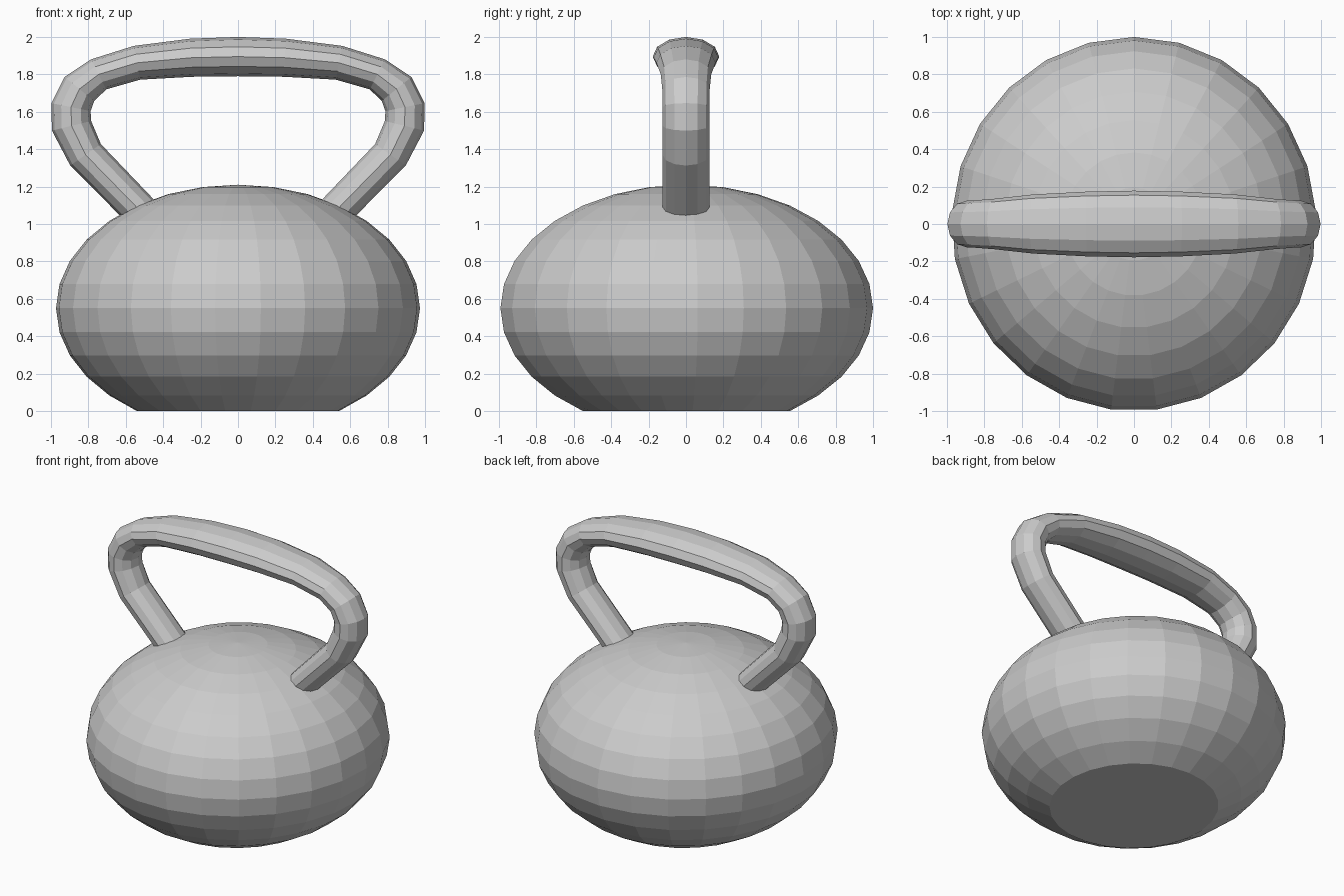
import bpy, bmesh, math
from mathutils import Vector

if "Cube" in bpy.data.objects:
    bpy.data.objects.remove(bpy.data.objects["Cube"])


def finish(bm, name):
    bmesh.ops.recalc_face_normals(bm, faces=bm.faces)
    mesh = bpy.data.meshes.new(name)
    bm.to_mesh(mesh)
    bm.free()
    obj = bpy.data.objects.new(name, mesh)
    bpy.context.collection.objects.link(obj)
    return obj


# Body: squashed low-poly sphere (25 sides, 11.25 degree rings), flat base
SIDES = 25
bm = bmesh.new()
rings = []
for i in range(-5, 8):
    lat = math.radians(11.25 * i)
    z = max(0.0, 0.55 + 0.66 * math.sin(lat))
    if i == -5:
        z = 0.0
    ring = []
    for k in range(SIDES):
        t = 2 * math.pi * k / SIDES
        ring.append(bm.verts.new((0.975 * math.cos(lat) * math.sin(t),
                                  math.cos(lat) * math.cos(t), z)))
    rings.append(ring)
for lo, hi in zip(rings, rings[1:]):
    for k in range(SIDES):
        n = (k + 1) % SIDES
        bm.faces.new((lo[k], lo[n], hi[n], hi[k]))
pole = bm.verts.new((0, 0, 1.21))
for k in range(SIDES):
    bm.faces.new((rings[-1][k], rings[-1][(k + 1) % SIDES], pole))
bm.faces.new(rings[0])
finish(bm, "body")

# Handle: 12-sided oval section swept along a mirrored path
# each point: x, z, in-plane radius, depth radius
half = [(0.42, 0.965, 0.093, 0.125), (0.815, 1.37, 0.100, 0.125),
        (0.89, 1.525, 0.108, 0.125), (0.893, 1.625, 0.107, 0.125),
        (0.848, 1.722, 0.102, 0.127), (0.745, 1.80, 0.090, 0.135),
        (0.54, 1.862, 0.092, 0.158), (0.25, 1.889, 0.102, 0.173)]
path = half + [(0.0, 1.895, 0.105, 0.178)] + [(-x, z, a, b) for x, z, a, b in reversed(half)]
bm = bmesh.new()
loops = []
for i, (x, z, a, b) in enumerate(path):
    p0, p1 = path[max(i - 1, 0)], path[min(i + 1, len(path) - 1)]
    here = Vector((x, 0, z))
    d0 = (here - Vector((p0[0], 0, p0[1]))).normalized()
    d1 = (Vector((p1[0], 0, p1[1])) - here).normalized()
    d = (d0 + d1).normalized()
    out = Vector((d.z, 0, -d.x))
    loops.append([bm.verts.new(here + out * a * math.cos(math.pi * k / 6)
                               + Vector((0, b * math.sin(math.pi * k / 6), 0)))
                  for k in range(12)])
for A, B in zip(loops, loops[1:]):
    for k in range(12):
        n = (k + 1) % 12
        bm.faces.new((A[k], A[n], B[n], B[k]))
bm.faces.new(loops[0])
bm.faces.new(loops[-1])
finish(bm, "handle")
